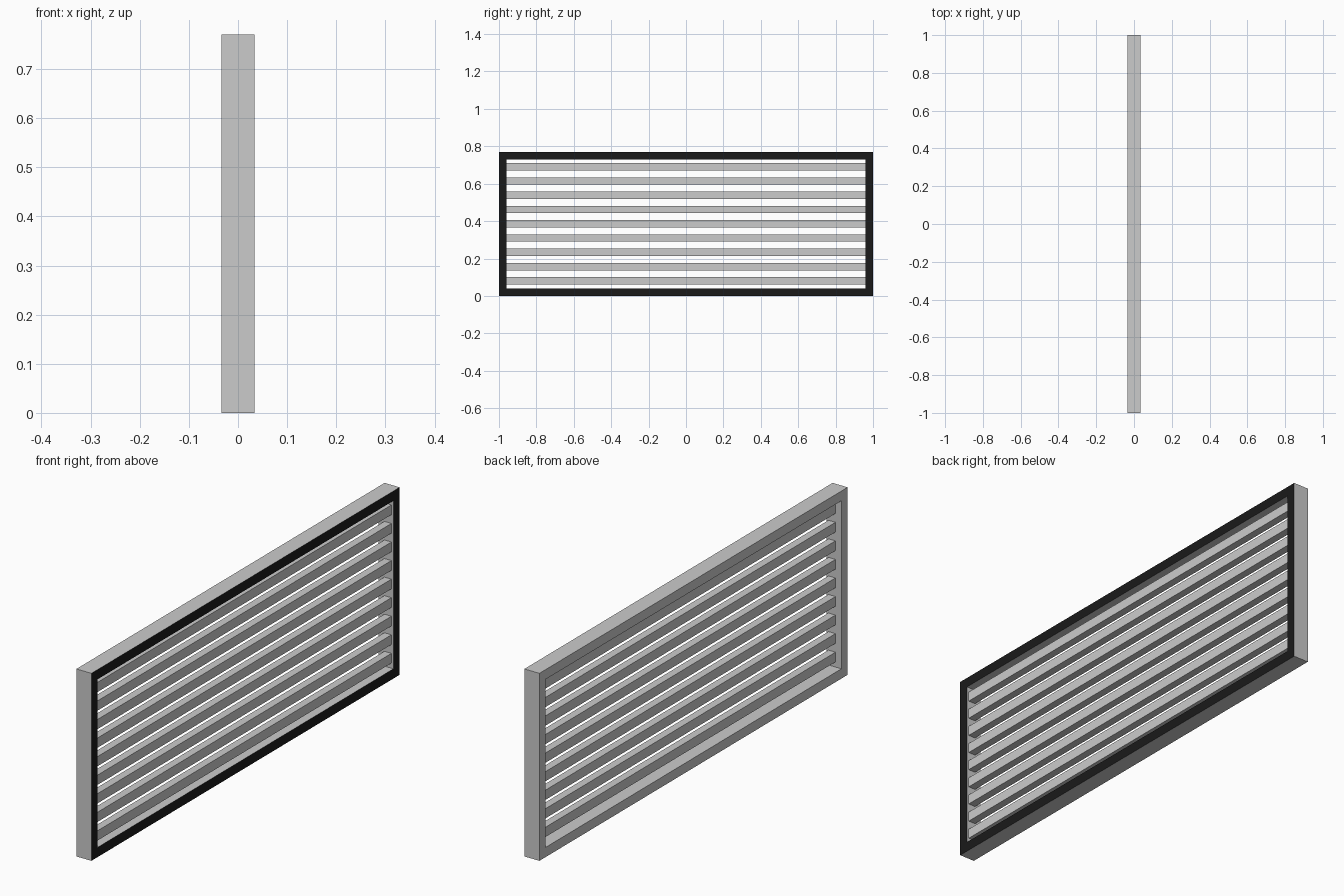
import bpy, bmesh

if "Cube" in bpy.data.objects:
    bpy.data.objects.remove(bpy.data.objects["Cube"])

W, H, D, T = 1.0, 0.77, 0.034, 0.04   # half width, height, half depth, border

def mesh_object(name, bm):
    bmesh.ops.recalc_face_normals(bm, faces=bm.faces)
    me = bpy.data.meshes.new(name)
    bm.to_mesh(me)
    bm.free()
    ob = bpy.data.objects.new(name, me)
    bpy.context.collection.objects.link(ob)
    return ob

def loop(bm, x, inset):
    pts = [(-W + inset, inset), (W - inset, inset),
           (W - inset, H - inset), (-W + inset, H - inset)]
    return [bm.verts.new((x, y, z)) for y, z in pts]

# Mitred rectangular frame, swept through four section corners
bm = bmesh.new()
loops = [loop(bm, x, i) for x, i in ((D, 0), (D, T), (-D, T), (-D, 0))]
for k in range(4):
    a, b = loops[k], loops[(k + 1) % 4]
    for i in range(4):
        j = (i + 1) % 4
        bm.faces.new((a[i], a[j], b[j], b[i]))
frame = mesh_object("vent_frame", bm)

# Black face on the outward side of the frame
grey = bpy.data.materials.new("frame_grey")
grey.diffuse_color = (0.8, 0.8, 0.8, 1)
grey.use_nodes = True
grey.node_tree.nodes["Principled BSDF"].inputs["Base Color"].default_value = grey.diffuse_color
black = bpy.data.materials.new("front_black")
black.diffuse_color = (0.01, 0.01, 0.01, 1)
black.use_nodes = True
black.node_tree.nodes["Principled BSDF"].inputs["Base Color"].default_value = black.diffuse_color
frame.data.materials.append(None)
frame.data.materials.append(black)
bpy.data.materials.remove(grey)
for p in frame.data.polygons:
    if p.normal.x > 0.9:
        p.material_index = 1

# Nine horizontal slats, set closer to the black side
bm = bmesh.new()
bmesh.ops.create_cube(bm, size=1)
for v in bm.verts:
    v.co.x = 0.009 + v.co.x * 0.032
    v.co.y *= 2 * (W - T)
    v.co.z = 0.081 + v.co.z * 0.04
slats = mesh_object("slats", bm)
arr = slats.modifiers.new("repeat", 'ARRAY')
arr.count = 9
arr.use_relative_offset = False
arr.use_constant_offset = True
arr.constant_offset_displace = (0, 0, 0.0762)
